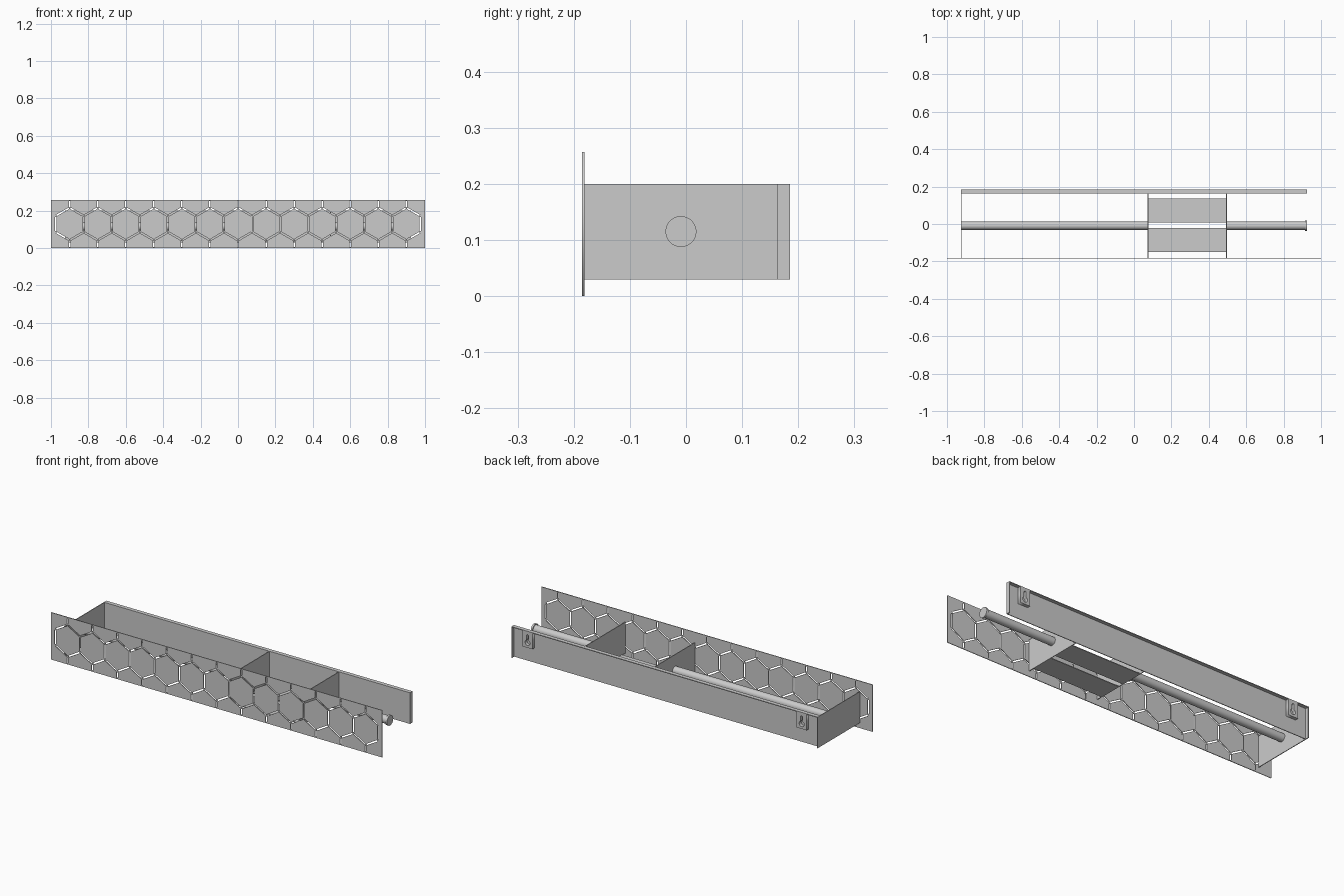
import bpy, math
from mathutils import Vector

if "Cube" in bpy.data.objects:
    bpy.data.objects.remove(bpy.data.objects["Cube"])


def box(name, x0, x1, y0, y1, z0, z1):
    bpy.ops.mesh.primitive_cube_add(size=1, location=((x0 + x1) / 2, (y0 + y1) / 2, (z0 + z1) / 2))
    o = bpy.context.object
    o.name = name
    o.scale = (x1 - x0, y1 - y0, z1 - z0)
    return o


def rod(name, x0, x1, r):
    bpy.ops.mesh.primitive_cylinder_add(vertices=48, radius=r, depth=x1 - x0,
                                        location=((x0 + x1) / 2, -0.009, 0.115),
                                        rotation=(0, math.pi / 2, 0))
    o = bpy.context.object
    o.name = name
    bpy.ops.object.shade_smooth_by_angle()
    return o


def plate(name, loops, y0, y1):
    """Upright plate from outlines in x/z; inner loops become holes."""
    cu = bpy.data.curves.new(name, 'CURVE')
    cu.dimensions = '2D'
    cu.fill_mode = 'BOTH'
    cu.extrude = (y1 - y0) / 2
    for loop in loops:
        s = cu.splines.new('POLY')
        s.points.add(len(loop) - 1)
        for p, (x, z) in zip(s.points, loop):
            p.co = (x, z, 0, 1)
        s.use_cyclic_u = True
    o = bpy.data.objects.new(name, cu)
    bpy.context.collection.objects.link(o)
    o.location.y = (y0 + y1) / 2
    o.rotation_euler.x = math.pi / 2
    bpy.ops.object.select_all(action='DESELECT')
    o.select_set(True)
    bpy.context.view_layer.objects.active = o
    bpy.ops.object.convert(target='MESH')
    return o


def rect(x0, x1, z0, z1):
    return [(x0, z0), (x1, z0), (x1, z1), (x0, z1)]


def slit(a, b, gap=0.005, w=0.004):
    a, b = Vector(a), Vector(b)
    d = (b - a).normalized()
    n = Vector((-d.y, d.x)) * w
    a, b = a + d * gap, b - d * gap
    return [tuple(a - n), tuple(b - n), tuple(b + n), tuple(a + n)]


# front panel with honeycomb slits
loops = [rect(-1, 1, 0, 0.257)]
R, P, ZC = 0.0866, 0.15, 0.1285
for i in range(13):
    cx = -0.9 + P * i
    for s in (-1, 1):
        top = (cx, ZC + s * R)
        for t in (-1, 1):
            loops.append(slit((cx + t * P / 2, ZC + s * R / 2), top))
        loops.append(slit(top, (cx, ZC + s * 0.1275)))
for i in range(14):
    x = -0.975 + P * i
    loops.append(slit((x, ZC - R / 2), (x, ZC + R / 2)))
plate("front_panel", loops, -0.185, -0.181)

# back wall: thin plate with top and side flanges, open at back
box("back_wall", -0.925, 0.925, 0.163, 0.167, 0.03, 0.2)
box("back_top_flange", -0.925, 0.925, 0.167, 0.185, 0.196, 0.2)
for side, s in (("left", -1), ("right", 1)):
    xs = sorted((s * 0.921, s * 0.925))
    box("back_flange_" + side, *xs, 0.167, 0.185, 0.03, 0.196)

# keyhole hangers
for side, cx in (("left", -0.828), ("right", 0.828)):
    arc = []
    for k in range(17):
        a = math.radians(115 + 310 * k / 16)
        arc.append((cx + 0.015 * math.cos(a), 0.137 + 0.015 * math.sin(a)))
    for k in range(9):
        a = math.pi * k / 8
        arc.append((cx + 0.0063 * math.cos(a), 0.175 + 0.0063 * math.sin(a)))
    plate("hanger_" + side, [rect(cx - 0.03, cx + 0.03, 0.11, 0.196), arc], 0.167, 0.185)

# end plate and compartment dividers
for name, x in (("end_plate", -0.923), ("divider_left", 0.075), ("divider_right", 0.495)):
    box(name, x - 0.002, x + 0.002, -0.181, 0.163, 0.03, 0.2)

# compartment floor in two halves with a slot between
box("floor_front", 0.077, 0.493, -0.15, -0.022, 0.03, 0.034)
box("floor_back", 0.077, 0.493, 0.008, 0.135, 0.03, 0.034)

# roll rods and end stop
rod("rod_long", -0.923, 0.075, 0.022)
rod("rod_short", 0.495, 0.918, 0.022)
rod("rod_end_stop", 0.915, 0.925, 0.0275)
